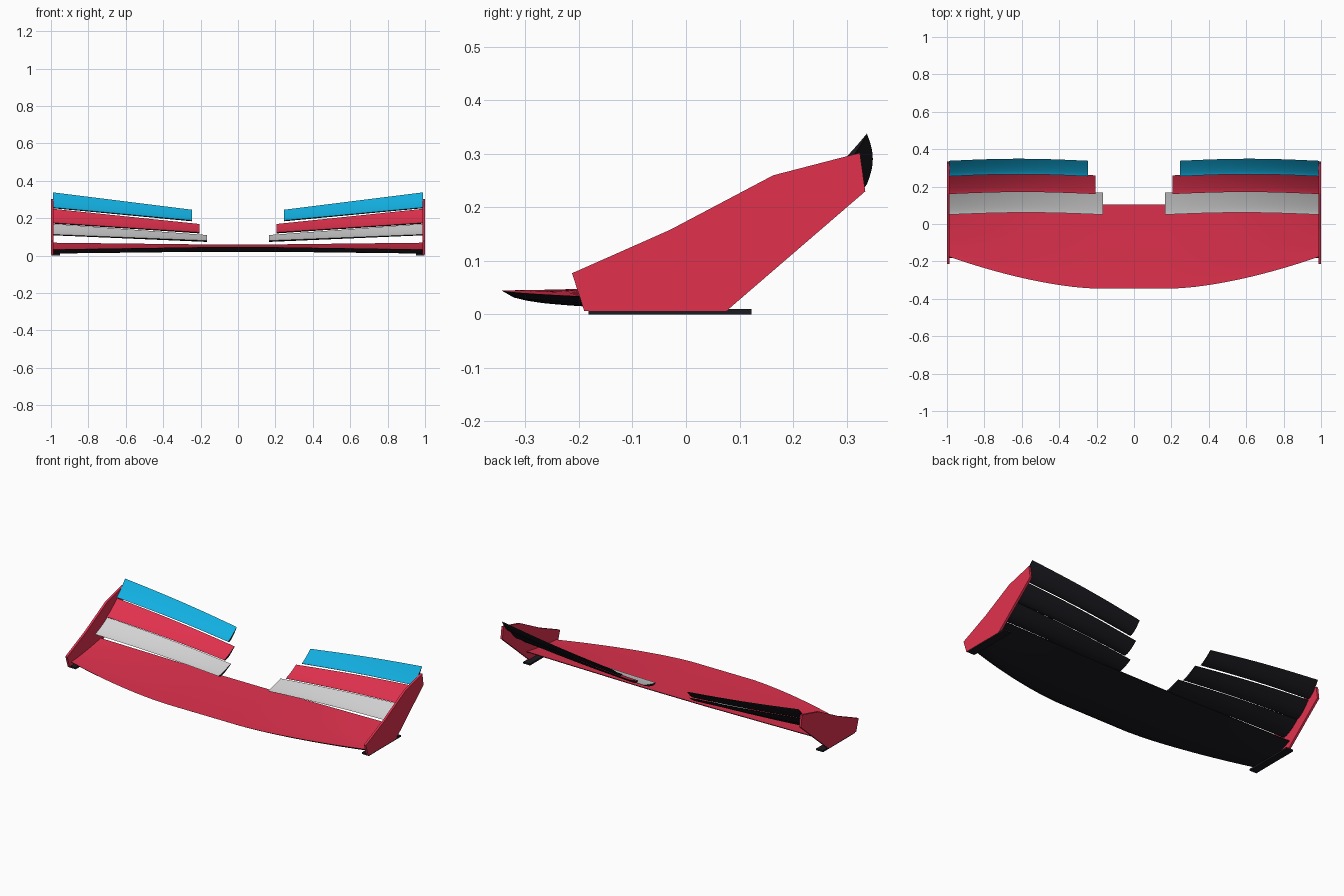
import bpy
import bmesh
from math import sin, pi

cube = bpy.data.objects.get("Cube")
if cube:
    bpy.data.objects.remove(cube, do_unlink=True)


def material(name, rgb):
    mat = bpy.data.materials.new(name)
    mat.use_nodes = True
    color = (*rgb, 1)
    mat.diffuse_color = color
    mat.node_tree.nodes["Principled BSDF"].inputs["Base Color"].default_value = color
    return mat


RED = material("crimson", (0.75, 0.031, 0.075))
BLUE = material("sky blue", (0.006, 0.43, 0.75))
GREY = material("light grey", (0.66, 0.66, 0.67))
BLACK = material("carbon black", (0.011, 0.011, 0.015))


def lerp(a, b, t):
    return a + (b - a) * t


def finish(name, bm, mats, smooth=False):
    bmesh.ops.recalc_face_normals(bm, faces=bm.faces)
    mesh = bpy.data.meshes.new(name)
    bm.to_mesh(mesh)
    bm.free()
    for mat in mats:
        mesh.materials.append(mat)
    obj = bpy.data.objects.new(name, mesh)
    bpy.context.collection.objects.link(obj)
    if smooth:
        bpy.ops.object.select_all(action="DESELECT")
        obj.select_set(True)
        bpy.context.view_layer.objects.active = obj
        bpy.ops.object.shade_smooth_by_angle(angle=0.6)
    return obj


def loft(name, xs, top, bottom, color, steps=14):
    """Skin an aerofoil along x: coloured upper side, black underside and ends."""
    bm = bmesh.new()
    ts = [i / steps for i in range(steps + 1)]
    rings = []
    for x in xs:
        pts = [top(x, t) for t in ts] + [bottom(x, t) for t in reversed(ts[1:])]
        rings.append([bm.verts.new((x, y, z)) for y, z in pts])
    n = len(rings[0])
    for a, b in zip(rings, rings[1:]):
        for i in range(n):
            j = (i + 1) % n
            face = bm.faces.new((a[i], a[j], b[j], b[i]))
            face.material_index = 0 if i < steps else 1
    for ring in (rings[0], rings[-1]):
        bm.faces.new(ring).material_index = 1
    return finish(name, bm, [color, BLACK], True)


# Main plane: swept leading edge, straight trailing edge
def main_top(x, t):
    u = max(0, (abs(x) - 0.2) / 0.79)
    y = lerp(-0.345 + 0.17 * u ** 1.6, 0.105, t)
    return y, lerp(0.045 - 0.012 * u, 0.06 + 0.009 * u, t ** 1.5)


def main_bottom(x, t):
    y, z = main_top(x, t)
    return y, z - 0.026 * sin(pi * t ** 0.6) - 0.004 * t


loft("main_plane", [lerp(-0.99, 0.99, i / 48) for i in range(49)],
     main_top, main_bottom, RED, 20)

# Flaps: inner x, front y, back y, inner low/high z, outer low/high z
FLAPS = [
    ("lower_flap", GREY, 0.165, 0.05, 0.168, 0.08, 0.11, 0.113, 0.17),
    ("middle_flap", RED, 0.205, 0.16, 0.26, 0.124, 0.169, 0.175, 0.25),
    ("upper_flap", BLUE, 0.245, 0.255, 0.338, 0.188, 0.245, 0.257, 0.338),
]


def flap(side, label, name, color, x_in, y0, y1, in_lo, in_hi, out_lo, out_hi):
    def top(x, t):
        u = (abs(x) - x_in) / (0.988 - x_in)
        bow = 0.011 * sin(pi * u)
        low, high = lerp(in_lo, out_lo, u), lerp(in_hi, out_hi, u)
        return lerp(y0, y1, t) + bow, lerp(low, high, t ** 1.25)

    def bottom(x, t):
        y, z = top(x, t)
        return y + 0.004 * sin(pi * t), z - 0.011 * sin(pi * t ** 0.6) - 0.002 * t

    xs = [side * lerp(x_in, 0.988, i / 16) for i in range(17)]
    loft(label + name, xs, top, bottom, color)


def plate(name, x0, x1, outline, mat):
    """Extrude a side outline (y, z) across x."""
    bm = bmesh.new()
    face = bm.faces.new([bm.verts.new((x0, y, z)) for y, z in outline])
    ext = bmesh.ops.extrude_face_region(bm, geom=[face])
    for v in ext["geom"]:
        if isinstance(v, bmesh.types.BMVert):
            v.co.x = x1
    finish(name, bm, [mat])


END_OUTLINE = [(-0.213, 0.077), (-0.03, 0.158), (0.163, 0.26), (0.325, 0.302),
               (0.335, 0.23), (0.075, 0.006), (-0.19, 0.006)]
FOOT_OUTLINE = [(-0.182, 0), (0.122, 0), (0.122, 0.01), (-0.182, 0.01)]

# Both sides: flaps, endplate and the foot strip beneath it
for side, label in ((1, "left_"), (-1, "right_")):
    for spec in FLAPS:
        flap(side, label, *spec)
    plate(label + "endplate", side * 0.987, side * 1.0, END_OUTLINE, RED)
    plate(label + "foot_strip", side * 0.952, side * 0.998, FOOT_OUTLINE, BLACK)
